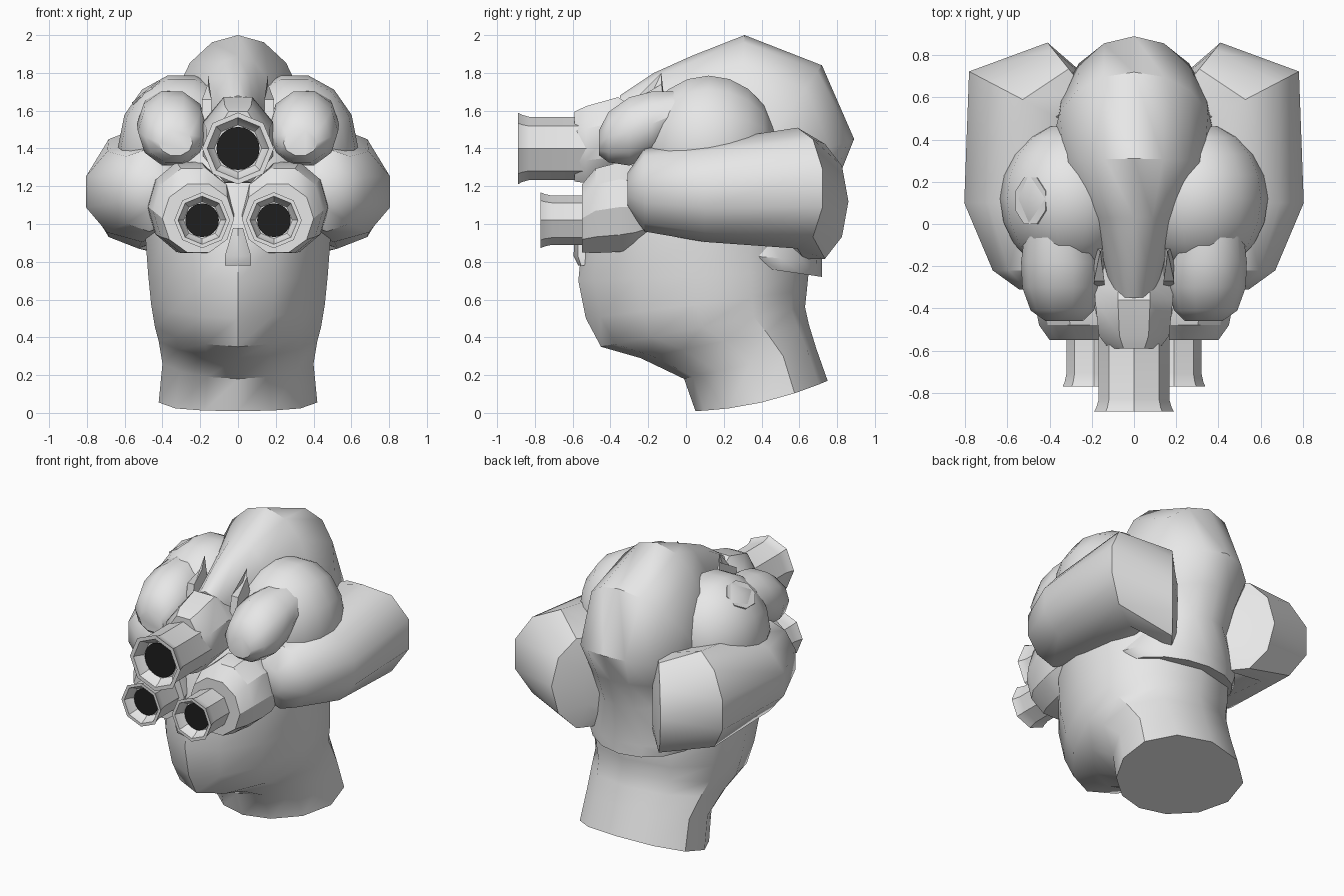
import bpy, bmesh, math
from mathutils import Vector as V

if "Cube" in bpy.data.objects:
    bpy.data.objects.remove(bpy.data.objects["Cube"])


def material(name, rgb):
    m = bpy.data.materials.new(name)
    m.use_nodes = True
    m.diffuse_color = (*rgb, 1)
    m.node_tree.nodes["Principled BSDF"].inputs["Base Color"].default_value = (*rgb, 1)
    return m


GREY = material("light grey", (0.8, 0.8, 0.8))
BLACK = material("lens black", (0.013, 0.013, 0.013))


def ring(c, u, v, n, phase=0.0):
    """Ellipse of n points around c with half axes u and v."""
    angles = [2 * math.pi * (i + phase) / n for i in range(n)]
    return [V(c) + V(u) * math.cos(a) + V(v) * math.sin(a) for a in angles]


def loft(name, rings, mat=GREY, mirror=False, smooth=35):
    """Skin a list of equal rings and cap both ends."""
    bm = bmesh.new()
    rows = [[bm.verts.new(p) for p in r] for r in rings]
    n = len(rows[0])
    for a, b in zip(rows, rows[1:]):
        for i in range(n):
            bm.faces.new((a[i], a[(i + 1) % n], b[(i + 1) % n], b[i]))
    bm.faces.new(rows[0][::-1])
    bm.faces.new(rows[-1])
    bmesh.ops.recalc_face_normals(bm, faces=bm.faces)
    me = bpy.data.meshes.new(name)
    bm.to_mesh(me)
    bm.free()
    ob = bpy.data.objects.new(name, me)
    bpy.context.collection.objects.link(ob)
    me.materials.append(mat)
    bpy.ops.object.select_all(action="DESELECT")
    ob.select_set(True)
    bpy.context.view_layer.objects.active = ob
    bpy.ops.object.shade_smooth_by_angle(angle=math.radians(smooth))
    if mirror:
        ob.modifiers.new("mirror", "MIRROR")
    return ob


def along_y(stations, n, phase=0.0):
    """Upright rings from (y, x, z, half width, half height)."""
    return [ring((x, y, z), (w, 0, 0), (0, 0, h), n, phase) for y, x, z, w, h in stations]


# Neck, jaw and skull, egg-shaped and narrower in front:
# front y, front z, back y, back z, half width, taper, sag
head = [(0.05, 0.01, 0.75, 0.17, 0.42, 0.18, 0.035), (-0.01, 0.18, 0.69, 0.34, 0.4, 0.22, 0),
        (-0.24, 0.29, 0.65, 0.47, 0.42, 0.25, 0), (-0.45, 0.35, 0.63, 0.56, 0.44, 0.25, 0),
        (-0.53, 0.5, 0.64, 0.65, 0.46, 0.25, 0), (-0.57, 0.7, 0.65, 0.75, 0.475, 0.2, 0),
        (-0.55, 0.9, 0.62, 0.95, 0.49, 0.15, 0), (-0.5, 1.2, 0.6, 1.2, 0.5, 0.1, 0),
        (-0.36, 1.45, 0.5, 1.45, 0.4, 0, 0), (-0.2, 1.6, 0.4, 1.6, 0.2, 0, 0)]
rings = []
for fy, fz, by, bz, w, taper, sag in head:
    front, back = V((0, fy, fz)), V((0, by, bz))
    row = ring((front + back) / 2, (w, 0, 0), (back - front) / 2, 12)
    for p in row:
        t = (2 * p.y - fy - by) / (by - fy)
        p.x *= 1 + taper * t
        p.z -= sag * (1 - t * t)
    rings.append(row)
loft("head_and_neck", rings, smooth=40)

# Crest over the top and down the back: outer y z, inner y z, half width
crest = [(-0.35, 1.68, -0.33, 1.5, 0.11), (-0.17, 1.8, -0.15, 1.45, 0.16),
         (0.03, 1.89, 0.03, 1.45, 0.23), (0.31, 2.0, 0.28, 1.5, 0.36),
         (0.72, 1.84, 0.42, 1.42, 0.38), (0.89, 1.45, 0.45, 1.3, 0.37),
         (0.81, 1.25, 0.45, 1.18, 0.31), (0.74, 1.05, 0.4, 1.05, 0.29),
         (0.72, 0.8, 0.36, 0.83, 0.42), (0.72, 0.72, 0.38, 0.77, 0.38)]
loft("crest", [ring((0, iy, iz), (w, 0, 0), (0, oy - iy, oz - iz), 16)
               for oy, oz, iy, iz, w in crest], smooth=40)

# Side pods bending inward at the back:
# outer x y, inner x y, z, half height, phase
pods = [(0.55, -0.31, 0.35, -0.31, 1.18, 0.09, 0.5), (0.68, -0.22, 0.26, -0.22, 1.18, 0.22, 0.5),
        (0.82, 0.1, 0.2, 0.1, 1.17, 0.265, 0.5), (0.795, 0.73, 0.26, 0.45, 1.19, 0.32, 0.5),
        (0.41, 0.86, 0.12, 0.5, 1.12, 0.32, 0), (0.26, 0.73, 0.1, 0.5, 1.1, 0.2, 0)]
loft("side_pod", [ring(((ox + ix) / 2, (oy + iy) / 2, z), ((ox - ix) / 2, (oy - iy) / 2, 0),
                       (0, 0, h), 10, ph) for ox, oy, ix, iy, z, h, ph in pods],
     mirror=True, smooth=40)

# Upper bulges
bulge = []
for k in range(1, 10):
    a = math.pi * k / 10
    s = math.sin(a)
    bulge.append((0.12 - 0.36 * math.cos(a), 0.3, 1.41, 0.335 * s, 0.385 * s))
loft("upper_bulge", along_y(bulge, 14), mirror=True, smooth=60)

# Flat patch set into one bulge
out = V((-0.62, 0, 0.75)).normalized()
side = out.cross(V((0, 1, 0)))
patch = V((-0.49, 0.11, 1.7))
loft("bulge_patch", [ring(patch + out * d, side * 0.1, (0, 0.12, 0), 8, 0.5)
                     for d in (-0.025, 0.002)])

# Rounded brow lobes
loft("brow_lobe", along_y([(-0.46, 0.33, 1.43, 0.09, 0.07), (-0.41, 0.34, 1.46, 0.15, 0.14),
                           (-0.3, 0.345, 1.49, 0.185, 0.19), (-0.18, 0.35, 1.53, 0.185, 0.18),
                           (-0.06, 0.36, 1.58, 0.16, 0.13)], 10), mirror=True, smooth=40)

# Hood and sockets carrying the scopes
loft("centre_hood", along_y([(-0.59, 0, 1.41, 0.13, 0.2), (-0.53, 0, 1.42, 0.18, 0.22),
                             (-0.36, 0, 1.45, 0.2, 0.24), (-0.3, 0, 1.43, 0.2, 0.22),
                             (-0.12, 0, 1.42, 0.2, 0.2)], 8, 0.5))
loft("lower_socket", along_y([(-0.55, 0.21, 1.03, 0.19, 0.19), (-0.48, 0.235, 1.07, 0.215, 0.235),
                              (-0.35, 0.26, 1.09, 0.215, 0.25), (-0.27, 0.28, 1.09, 0.2, 0.23),
                              (-0.18, 0.28, 1.09, 0.18, 0.18)], 10), mirror=True, smooth=30)
for sx in (-1, 1):
    loft("brow_fin", [[V((sx * x, -0.1, 1.5)), V((sx * x, -0.3, 1.5)),
                       V((sx * x, -0.27, 1.66)), V((sx * 0.16, -0.13, top))]
                      for x, top in ((0.14, 1.8), (0.19, 1.74))])

# Nose
loft("nose", [ring((0, y, z), (w, 0, 0), (0, d, 0), 6, 0.5) for y, z, w, d in
              ((-0.54, 0.78, 0.08, 0.03), (-0.55, 0.83, 0.08, 0.045), (-0.55, 0.98, 0.03, 0.04))])


def scope(name, x, z, front, r, mirror):
    """Flared eight-sided tube with a stepped mouth and a dark lens."""
    steps = [(-0.5, 0.88), (front + 0.06, 0.88), (front + 0.02, 0.94), (front, 1.0),
             (front, 0.86), (front + 0.03, 0.8), (front + 0.06, 0.66)]
    loft(name, along_y([(y, x, z, r * k, r * k) for y, k in steps], 8), mirror=mirror, smooth=20)
    lens = r * 0.6
    loft(name + "_lens", along_y([(front + d, x, z, lens, lens) for d in (0.052, 0.058)], 24),
         BLACK, mirror)


scope("centre_scope", 0, 1.4, -0.89, 0.19, False)
scope("lower_scope", 0.19, 1.02, -0.77, 0.148, True)
